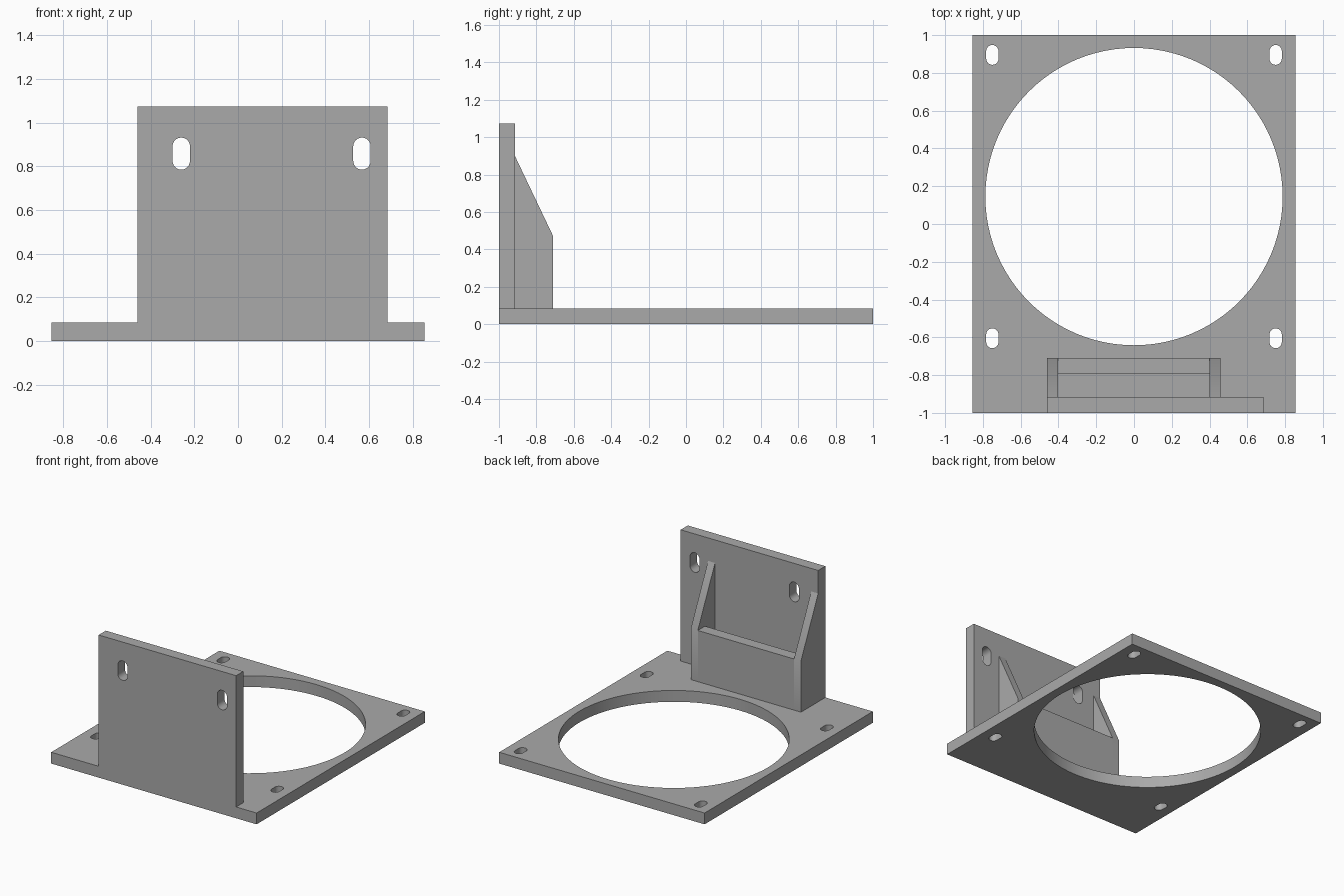
import bpy, bmesh, math
from mathutils import Matrix

cube = bpy.data.objects.get("Cube")
if cube:
    bpy.data.objects.remove(cube, do_unlink=True)

grey = bpy.data.materials.new("matte grey")
grey.use_nodes = True
colour = (0.4, 0.4, 0.4, 1)
grey.diffuse_color = colour
grey.node_tree.nodes["Principled BSDF"].inputs["Base Color"].default_value = colour


def rectangle(x0, x1, y0, y1):
    return [(x0, y0), (x1, y0), (x1, y1), (x0, y1)]


def circle(cx, cy, radius, steps=96):
    angles = [math.tau * i / steps for i in range(steps)]
    return [(cx + radius * math.cos(a), cy + radius * math.sin(a)) for a in angles]


def slot(cx, cy, width, length, steps=12):
    """Upright slot with round ends."""
    r, shift = width / 2, (length - width) / 2
    points = []
    for start, dy in ((0, shift), (math.pi, -shift)):
        for i in range(steps + 1):
            a = start + math.pi * i / steps
            points.append((cx + r * math.cos(a), cy + dy + r * math.sin(a)))
    return points


def plate(name, outlines, thickness, placement):
    """Extrude an outline, with the further outlines cut out as holes."""
    curve = bpy.data.curves.new(name, "CURVE")
    curve.dimensions = "2D"
    curve.fill_mode = "BOTH"
    curve.extrude = thickness / 2
    for outline in outlines:
        spline = curve.splines.new("POLY")
        spline.points.add(len(outline) - 1)
        for point, (x, y) in zip(spline.points, outline):
            point.co = (x, y, 0, 1)
        spline.use_cyclic_u = True
    obj = bpy.data.objects.new(name, curve)
    bpy.context.collection.objects.link(obj)
    bpy.ops.object.select_all(action="DESELECT")
    obj.select_set(True)
    bpy.context.view_layer.objects.active = obj
    bpy.ops.object.convert(target="MESH")
    obj = bpy.context.object
    obj.name = name
    # Weld the caps to the sides and put the plate in place
    bm = bmesh.new()
    bm.from_mesh(obj.data)
    bmesh.ops.remove_doubles(bm, verts=bm.verts, dist=0.0001)
    bmesh.ops.transform(bm, verts=bm.verts, matrix=placement)
    bmesh.ops.recalc_face_normals(bm, faces=bm.faces)
    bm.to_mesh(obj.data)
    bm.free()
    obj.data.materials.clear()
    obj.data.materials.append(grey)
    bpy.ops.object.shade_smooth_by_angle(angle=math.radians(30))
    return obj


BASE = 0.085          # base and panel thickness
BEND = 0.47           # height of the box behind the panel
PANEL_BACK = -1 + BASE
BOX_BACK = -0.71
LEFT, RIGHT = 0.457, -0.46

# Base plate with the large opening and four mounting slots
holes = [circle(0, 0.145, 0.787)]
holes += [slot(x, y, 0.065, 0.105) for x in (-0.75, 0.75) for y in (-0.605, 0.895)]
plate("base_plate", [rectangle(-0.855, 0.855, -1, 1)] + holes, BASE,
      Matrix.Translation((0, 0, BASE / 2)))

# Upright panel, drawn in x and z
upright = Matrix.Translation((0, -1 + BASE / 2, 0)) @ Matrix.Rotation(math.pi / 2, 4, "X")
plate("upright_panel",
      [rectangle(RIGHT, 0.685, BASE, 1.073)]
      + [slot(x, 0.858, 0.08, 0.147) for x in (-0.26, 0.568)],
      BASE, upright)

# Sloping side gussets, drawn in y and z
gusset = [(PANEL_BACK, BASE), (BOX_BACK, BASE), (BOX_BACK, BEND), (PANEL_BACK, 0.9)]
sideways = Matrix(((0, 0, 1, 0), (1, 0, 0, 0), (0, 1, 0, 0), (0, 0, 0, 1)))
GUSSET = 0.058
for name, x in (("right_gusset", RIGHT + GUSSET / 2), ("left_gusset", LEFT - GUSSET / 2)):
    plate(name, [gusset], GUSSET, Matrix.Translation((x, 0, 0)) @ sideways)

# Low wall joining the gussets
plate("rear_wall", [rectangle(RIGHT + GUSSET, LEFT - GUSSET, BOX_BACK - BASE, BOX_BACK)],
      BEND - BASE, Matrix.Translation((0, 0, (BEND + BASE) / 2)))
